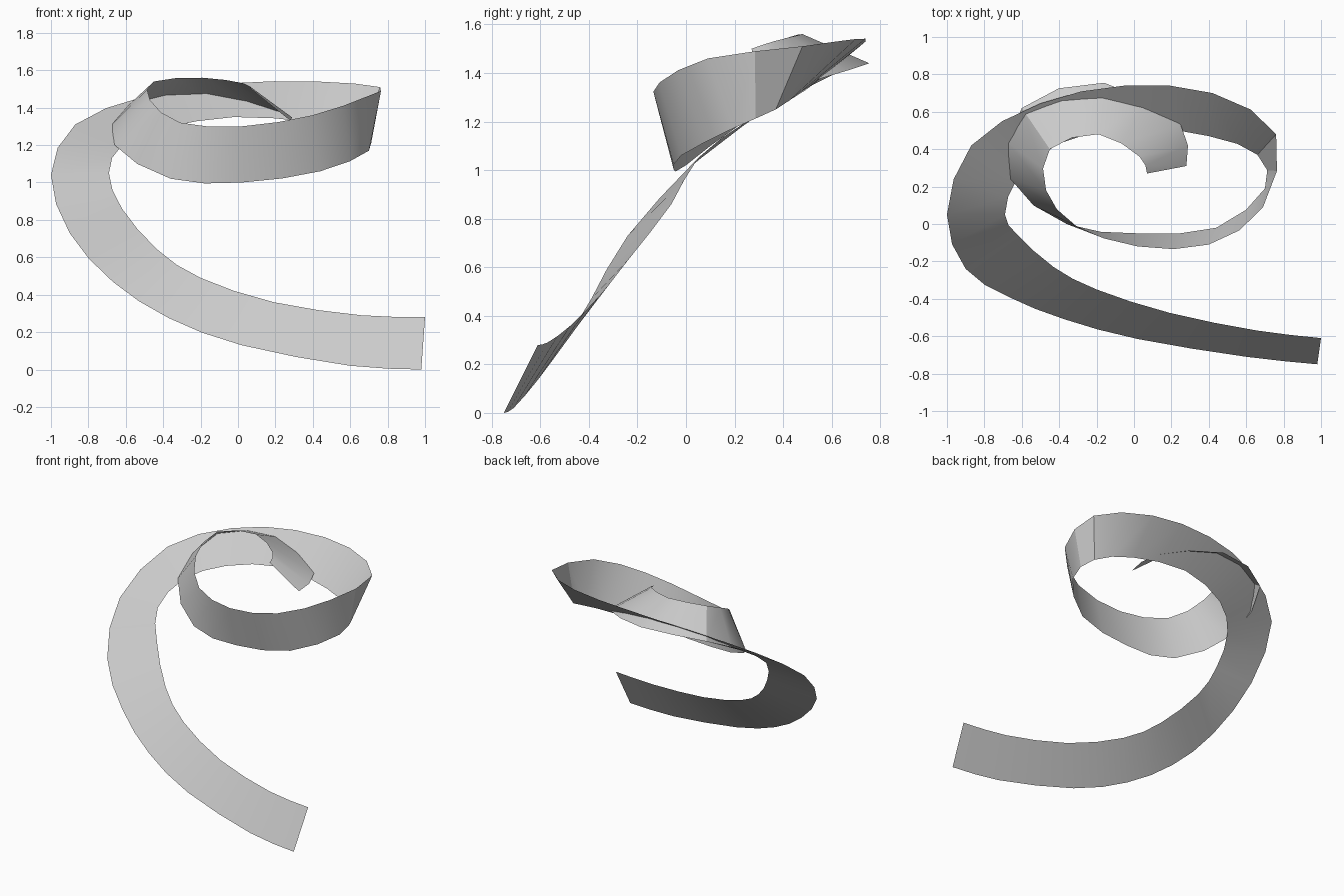
import bpy
import bmesh
from mathutils import Vector

default_cube = bpy.data.objects.get("Cube")
if default_cube:
    bpy.data.objects.remove(default_cube, do_unlink=True)

# Control points for the two long edges of the ribbon, from free end to inner tip
first_edge = [
    (.98, -.75, 0), (.6, -.71, .02), (.02, -.615, .13), (-.37, -.51, .275),
    (-.67, -.39, .47), (-.9, -.24, .73), (-1, .05, 1.04), (-.87, .42, 1.31),
    (-.5, .645, 1.46), (-.05, .74, 1.53), (.42, .7, 1.54), (.76, .48, 1.51),
    (.69, .09, 1.46), (.4, -.11, 1.36), (.02, -.12, 1.3), (-.31, -.01, 1.32),
    (-.47, .18, 1.44), (-.45, .4, 1.54), (-.19, .48, 1.56), (.03, .36, 1.53),
    (.07, .27, 1.5),
]
second_edge = [
    (1, -.61, .28), (.66, -.57, .29), (.19, -.475, .36), (-.2, -.35, .49),
    (-.43, -.23, .64), (-.62, -.06, .86), (-.69, .05, 1.05), (-.62, .25, 1.2),
    (-.4, .43, 1.29), (-.02, .52, 1.35), (.4, .47, 1.32), (.66, .37, 1.25),
    (.7, .19, 1.17), (.44, -.02, 1.06), (.02, -.05, 1), (-.36, 0, 1.02),
    (-.66, .24, 1.2), (-.6, .62, 1.4), (-.16, .755, 1.44), (.25, .53, 1.37),
    (.28, .31, 1.33),
]


def refine(points):
    """Insert one smoothly interpolated point between each pair of neighbours."""
    points = [Vector(p) for p in points]
    last = len(points) - 1
    result = []
    for i in range(last):
        start, end = points[i], points[i + 1]
        before = points[i - 1] if i > 0 else start * 2 - end
        after = points[i + 2] if i + 2 <= last else end * 2 - start
        result.append(start)
        result.append(((start + end) * 9 - before - after) / 16)
    result.append(points[last])
    return result


def make_material(name, colour):
    material = bpy.data.materials.new(name)
    material.use_nodes = True
    material.diffuse_color = colour
    shader = material.node_tree.nodes["Principled BSDF"]
    shader.inputs["Base Color"].default_value = colour
    return material


def make_strip(name, left_points, right_points, material):
    """Bridge two edge paths with a single row of quads."""
    bm = bmesh.new()
    left = [bm.verts.new(p) for p in refine(left_points)]
    right = [bm.verts.new(p) for p in refine(right_points)]
    for i in range(len(left) - 1):
        bm.faces.new((left[i], right[i], right[i + 1], left[i + 1]))
    mesh = bpy.data.meshes.new(name)
    bm.to_mesh(mesh)
    bm.free()
    mesh.materials.append(material)
    strip = bpy.data.objects.new(name, mesh)
    bpy.context.collection.objects.link(strip)
    return strip


# Curled ribbon
grey = make_material("light_grey", (.6, .6, .6, 1))
ribbon = make_strip("curled_ribbon", first_edge, second_edge, grey)
bpy.ops.object.select_all(action="DESELECT")
ribbon.select_set(True)
bpy.context.view_layer.objects.active = ribbon
bpy.ops.object.shade_smooth_by_angle()
